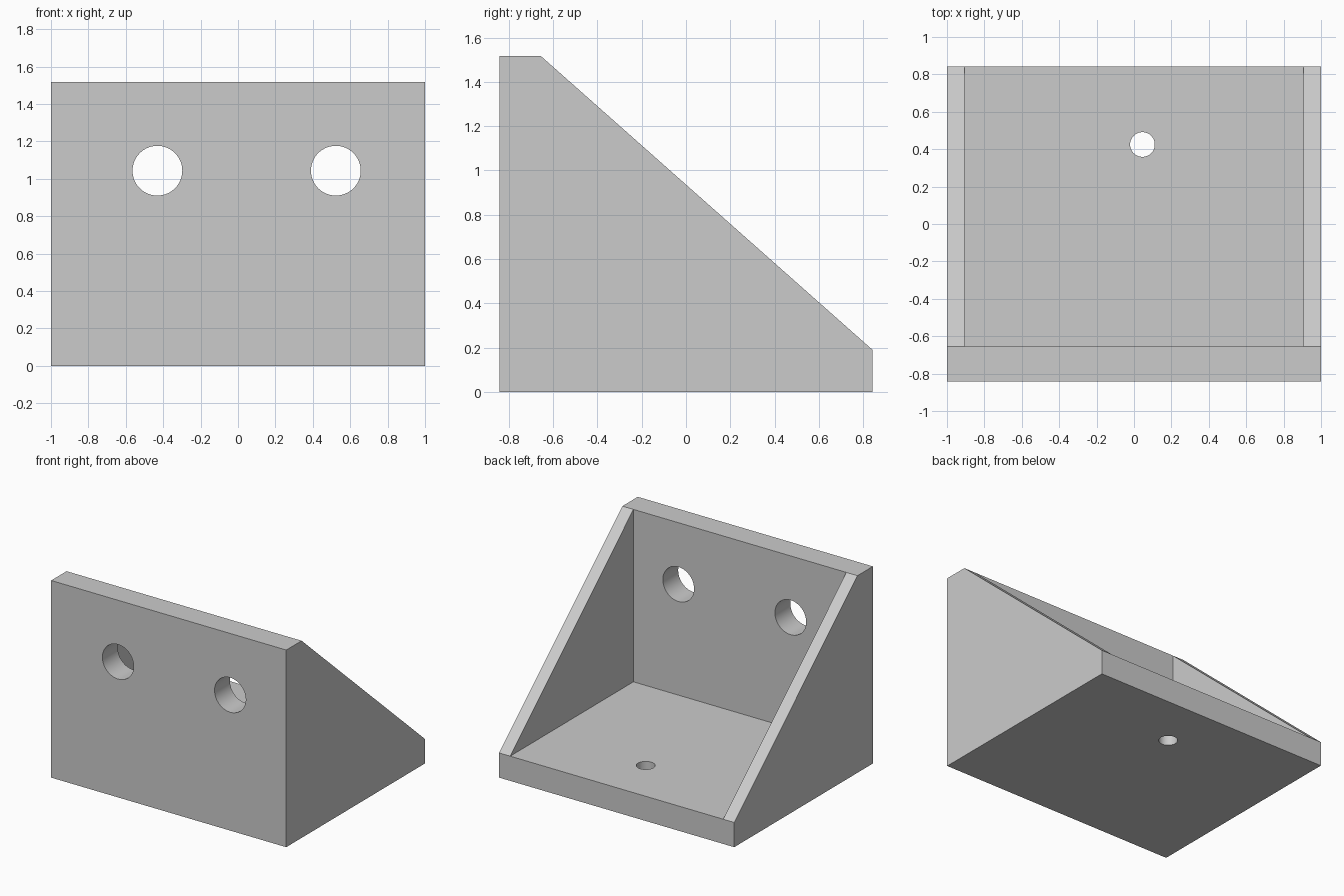
import bpy, bmesh, math

if "Cube" in bpy.data.objects:
    bpy.data.objects.remove(bpy.data.objects["Cube"], do_unlink=True)

# Overall sizes
HALF_W, HALF_D, HEIGHT = 1.0, 0.842, 1.516
WALL_BACK, BASE_TOP, INNER_X = -0.655, 0.19, 0.906

grey = bpy.data.materials.new("plain grey")
grey.use_nodes = True
colour = (0.6, 0.6, 0.6, 1)
grey.diffuse_color = colour
grey.node_tree.nodes["Principled BSDF"].inputs["Base Color"].default_value = colour


def prism(name, profile, half_width):
    """Extrude a (y, z) profile symmetrically along x."""
    bm = bmesh.new()
    face = bm.faces.new([bm.verts.new((-half_width, y, z)) for y, z in profile])
    new = bmesh.ops.extrude_face_region(bm, geom=[face])["geom"]
    verts = [v for v in new if isinstance(v, bmesh.types.BMVert)]
    bmesh.ops.translate(bm, verts=verts, vec=(2 * half_width, 0, 0))
    bmesh.ops.recalc_face_normals(bm, faces=bm.faces)
    mesh = bpy.data.meshes.new(name)
    bm.to_mesh(mesh)
    bm.free()
    mesh.materials.append(grey)
    obj = bpy.data.objects.new(name, mesh)
    bpy.context.collection.objects.link(obj)
    return obj


def drill(name, radius, location, tilt=0):
    """Cylinder cutter for a through hole."""
    bpy.ops.mesh.primitive_cylinder_add(vertices=64, radius=radius, depth=0.6,
                                        location=location, rotation=(tilt, 0, 0))
    obj = bpy.context.object
    obj.name = name
    obj.data.materials.append(grey)
    return obj


# Solid wedge with a sloping back
bracket = prism("corner_bracket", [
    (-HALF_D, 0), (HALF_D, 0), (HALF_D, BASE_TOP),
    (WALL_BACK, HEIGHT), (-HALF_D, HEIGHT)], HALF_W)

# Pocket between the two side gussets, then the bolt holes
cutters = [prism("pocket_cutter", [
    (WALL_BACK, BASE_TOP), (HALF_D + 0.5, BASE_TOP),
    (HALF_D + 0.5, HEIGHT + 0.5), (WALL_BACK, HEIGHT + 0.5)], INNER_X)]
for x in (-0.431, 0.523):
    cutters.append(drill("wall_hole_cutter", 0.133, (x, -0.75, 1.043), math.pi / 2))
cutters.append(drill("base_hole_cutter", 0.066, (0.045, 0.425, 0.1)))

bpy.context.view_layer.objects.active = bracket
for cutter in cutters:
    cutter.hide_render = True
    mod = bracket.modifiers.new("cut", "BOOLEAN")
    mod.operation, mod.solver, mod.object = "DIFFERENCE", "EXACT", cutter
    bpy.ops.object.modifier_apply(modifier=mod.name)
    bpy.data.objects.remove(cutter, do_unlink=True)

# Smooth hole walls, sharp edges elsewhere
bpy.ops.object.select_all(action="DESELECT")
bracket.select_set(True)
bpy.ops.object.shade_smooth_by_angle(angle=math.radians(30))
